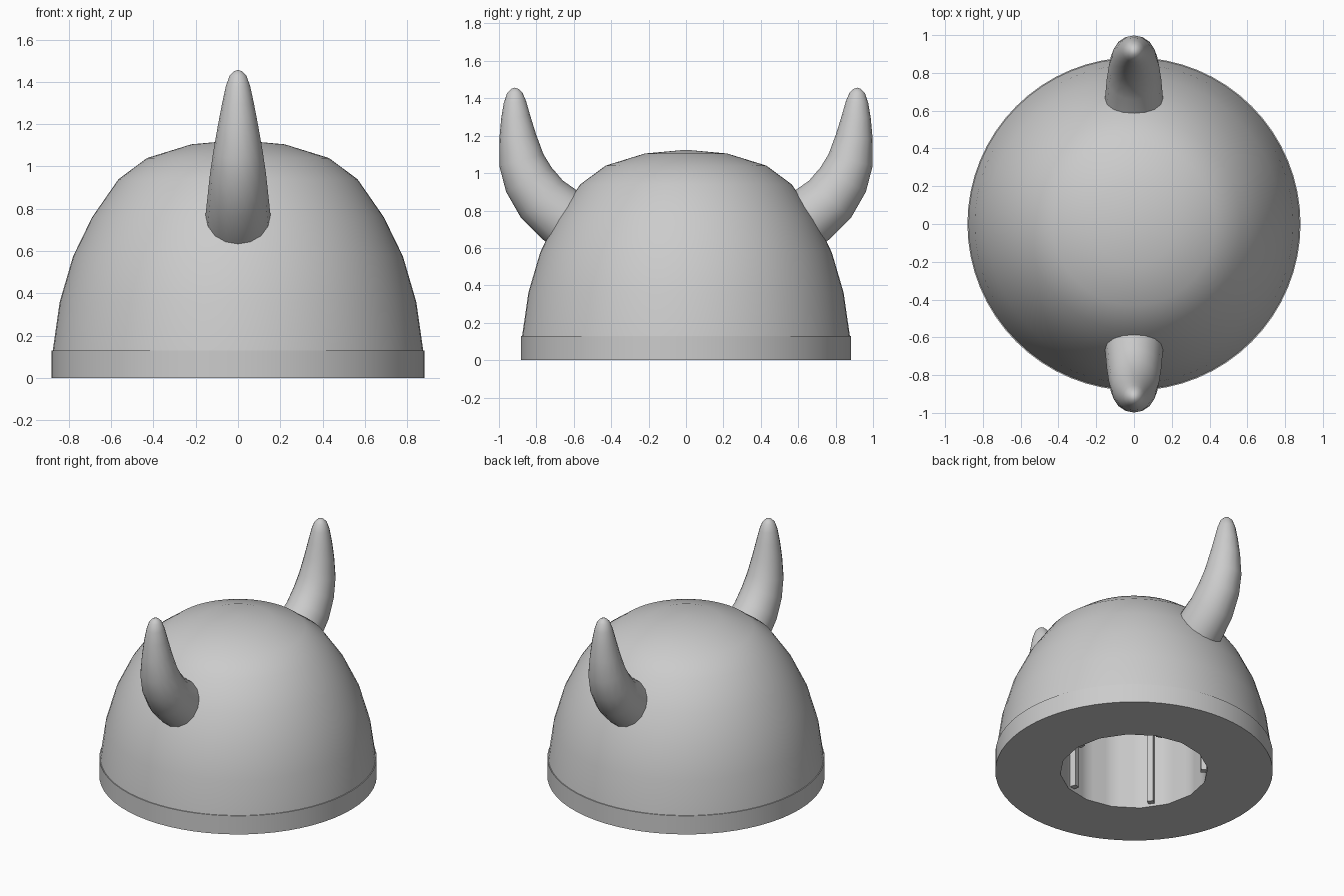
import bpy, bmesh, math
from mathutils import Vector

if "Cube" in bpy.data.objects:
    bpy.data.objects.remove(bpy.data.objects["Cube"])

SEG = 64          # lathe steps
HOLE = 0.47       # head opening radius
HOLE_SIDES = 16
DEPTH = 0.78      # head opening depth

grey = bpy.data.materials.new("plain_grey")
grey.diffuse_color = (0.6, 0.6, 0.6, 1)
grey.use_nodes = True
grey.node_tree.nodes["Principled BSDF"].inputs["Base Color"].default_value = grey.diffuse_color


def finish(name, bm, angle=30):
    bmesh.ops.remove_doubles(bm, verts=bm.verts, dist=1e-5)
    mesh = bpy.data.meshes.new(name)
    bm.to_mesh(mesh)
    bm.free()
    mesh.materials.append(grey)
    obj = bpy.data.objects.new(name, mesh)
    bpy.context.collection.objects.link(obj)
    bpy.ops.object.select_all(action='DESELECT')
    obj.select_set(True)
    bpy.context.view_layer.objects.active = obj
    bpy.ops.object.shade_smooth_by_angle(angle=math.radians(angle))
    return obj


def bridge(bm, rings):
    for a, b in zip(rings, rings[1:]):
        n = len(a)
        for j in range(n):
            k = (j + 1) % n
            bm.faces.new((a[j], b[j], b[k], a[k]))


def polygon_radius(r, a):
    # radius at angle a of a regular polygon, for the faceted opening
    step = 2 * math.pi / HOLE_SIDES
    return r * math.cos(step / 2) / math.cos(a % step - step / 2)


def lathe(name, profile):
    bm = bmesh.new()
    rings = []
    for r, z in profile:
        ring = []
        for j in range(SEG):
            a = 2 * math.pi * j / SEG
            rr = polygon_radius(r, a) if r == HOLE else r
            ring.append(bm.verts.new((rr * math.cos(a), rr * math.sin(a), z)))
        rings.append(ring)
    bridge(bm, rings)
    return finish(name, bm)


# Domed cap
lathe("dome", [(0, 1.125), (0.22, 1.105), (0.43, 1.04), (0.565, 0.94),
               (0.69, 0.76), (0.78, 0.575), (0.843, 0.36), (0.876, 0.13)])

# Rim band with underside and head opening
lathe("rim_band", [(0.876, 0.13), (0.882, 0.13), (0.882, 0),
                   (HOLE, 0), (HOLE, DEPTH), (0, DEPTH)])

# Five grip ribs inside the opening
for i in range(5):
    bm = bmesh.new()
    bmesh.ops.create_cube(bm, size=1)
    for v in bm.verts:
        v.co = Vector((0.448 + v.co.x * 0.046, v.co.y * 0.04,
                       (DEPTH + 0.02) / 2 + v.co.z * (DEPTH - 0.02)))
    rib = finish("inner_rib_%d" % (i + 1), bm)
    rib.rotation_euler.z = math.radians(72 * i)

# Horn path: distance from centre, height, radius
HORN = [(0.58, 0.70, 0.16), (0.665, 0.77, 0.16), (0.77, 0.86, 0.15),
        (0.84, 0.965, 0.138), (0.88, 1.07, 0.122), (0.90, 1.195, 0.099),
        (0.91, 1.30, 0.078), (0.914, 1.38, 0.06), (0.915, 1.43, 0.041),
        (0.915, 1.45, 0.02), (0.915, 1.457, 0)]


def horn(name, side):
    bm = bmesh.new()
    rings = []
    for i, (y, z, r) in enumerate(HORN):
        p, q = HORN[max(i - 1, 0)], HORN[min(i + 1, len(HORN) - 1)]
        t = Vector((0, q[0] - p[0], q[1] - p[1])).normalized()
        across = Vector((0, t.z, -t.y))
        ring = []
        for j in range(16):
            a = 2 * math.pi * j / 16
            co = (Vector((0, y, z)) + across * r * math.sin(a)
                  + Vector((0.96 * r * math.cos(a), 0, 0)))
            co.y *= side
            ring.append(bm.verts.new(co))
        rings.append(ring)
    bridge(bm, rings)
    bm.faces.new(rings[0])
    bmesh.ops.remove_doubles(bm, verts=bm.verts, dist=1e-5)
    bmesh.ops.recalc_face_normals(bm, faces=bm.faces)
    return finish(name, bm, 40)


horn("front_horn", -1)
horn("back_horn", 1)
